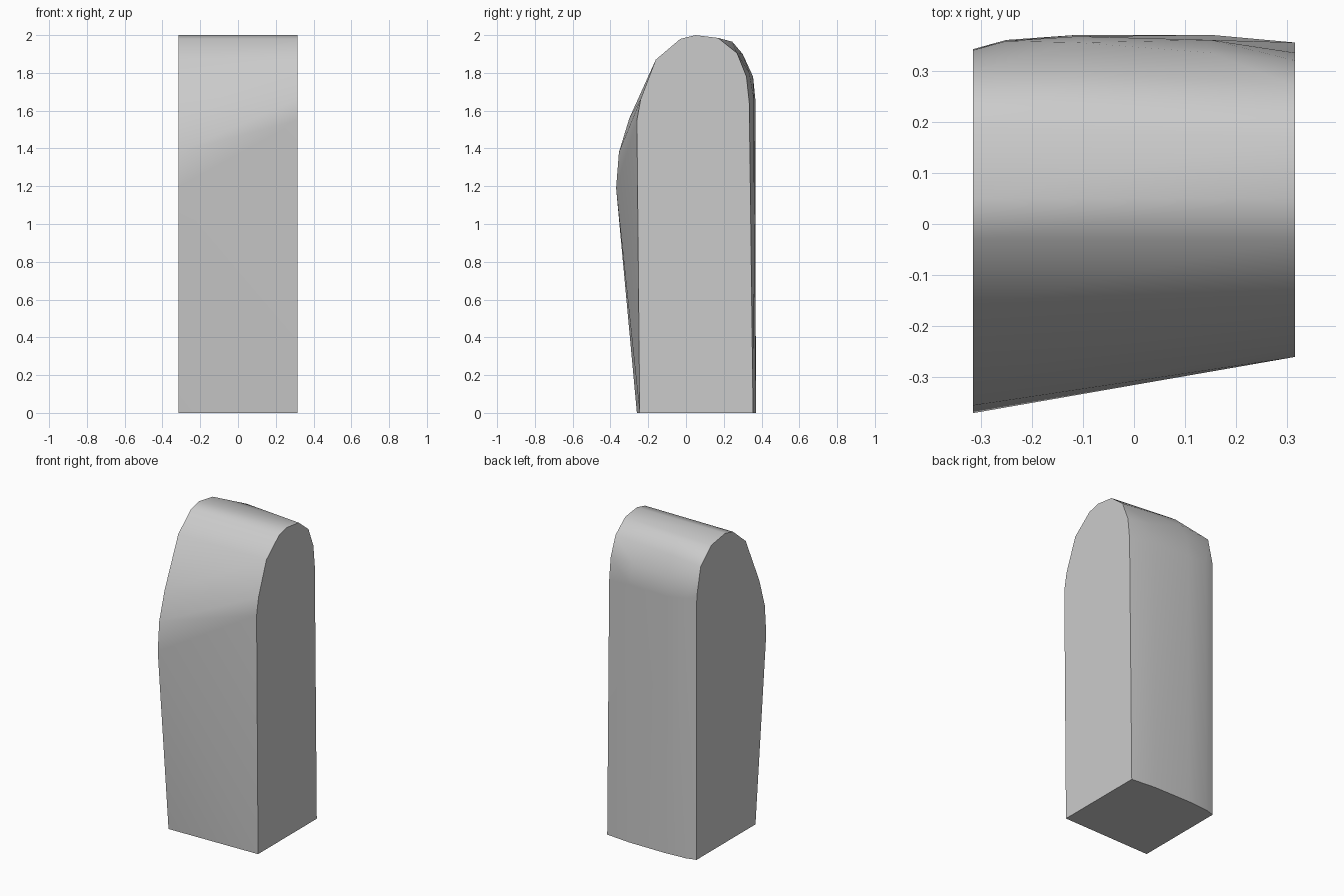
import bpy
import bmesh
import math

cube = bpy.data.objects.get("Cube")
if cube:
    bpy.data.objects.remove(cube, do_unlink=True)

# Cross-sections of the block: x position and its (y, z) outline points
sections = {
    -0.315: [(-0.26, 0), (-0.37, 1.19), (-0.355, 1.38), (-0.30, 1.56),
             (-0.16, 1.87), (-0.03, 1.98), (0.05, 2), (0.19, 1.977),
             (0.30, 1.88), (0.34, 1.7), (0.342, 0)],
    # bowed back between the two ends
    -0.25: [(0.358, 1.68), (0.36, 0)],
    -0.11: [(0.245, 1.965), (0.30, 1.9), (0.355, 1.78), (0.367, 1.66), (0.37, 0)],
    0.15: [(0.335, 1.8), (0.36, 1.66), (0.37, 0)],
    0.315: [(-0.245, 0), (-0.26, 1.55), (-0.24, 1.66), (-0.16, 1.87),
            (-0.03, 1.98), (0.05, 2), (0.17, 1.985), (0.27, 1.905),
            (0.32, 1.78), (0.335, 1.64), (0.355, 0)],
}

# Wrap one convex skin around the sections
bm = bmesh.new()
for x, outline in sections.items():
    for y, z in outline:
        bm.verts.new((x, y, z))
bmesh.ops.convex_hull(bm, input=bm.verts[:])
loose = [v for v in bm.verts if not v.link_faces]
bmesh.ops.delete(bm, geom=loose, context='VERTS')

# Merge the triangles of the flat ends and base
bmesh.ops.dissolve_limit(bm, angle_limit=math.radians(0.3),
                         verts=bm.verts[:], edges=bm.edges[:])
bmesh.ops.recalc_face_normals(bm, faces=bm.faces[:])
mesh = bpy.data.meshes.new("rounded_block")
bm.to_mesh(mesh)
bm.free()

block = bpy.data.objects.new("rounded_block", mesh)
bpy.context.collection.objects.link(block)

# Plain grey surface
grey = bpy.data.materials.new("light_grey")
grey.use_nodes = True
colour = (0.6, 0.6, 0.6, 1)
grey.diffuse_color = colour
for node in grey.node_tree.nodes:
    if node.type == 'BSDF_PRINCIPLED':
        node.inputs["Base Color"].default_value = colour
mesh.materials.append(grey)

# Soft top and back, crisp ends and base
bpy.ops.object.select_all(action='DESELECT')
block.select_set(True)
bpy.context.view_layer.objects.active = block
bpy.ops.object.shade_smooth_by_angle(angle=math.radians(40))
weighted = block.modifiers.new("weighted_normals", 'WEIGHTED_NORMAL')
weighted.keep_sharp = True
